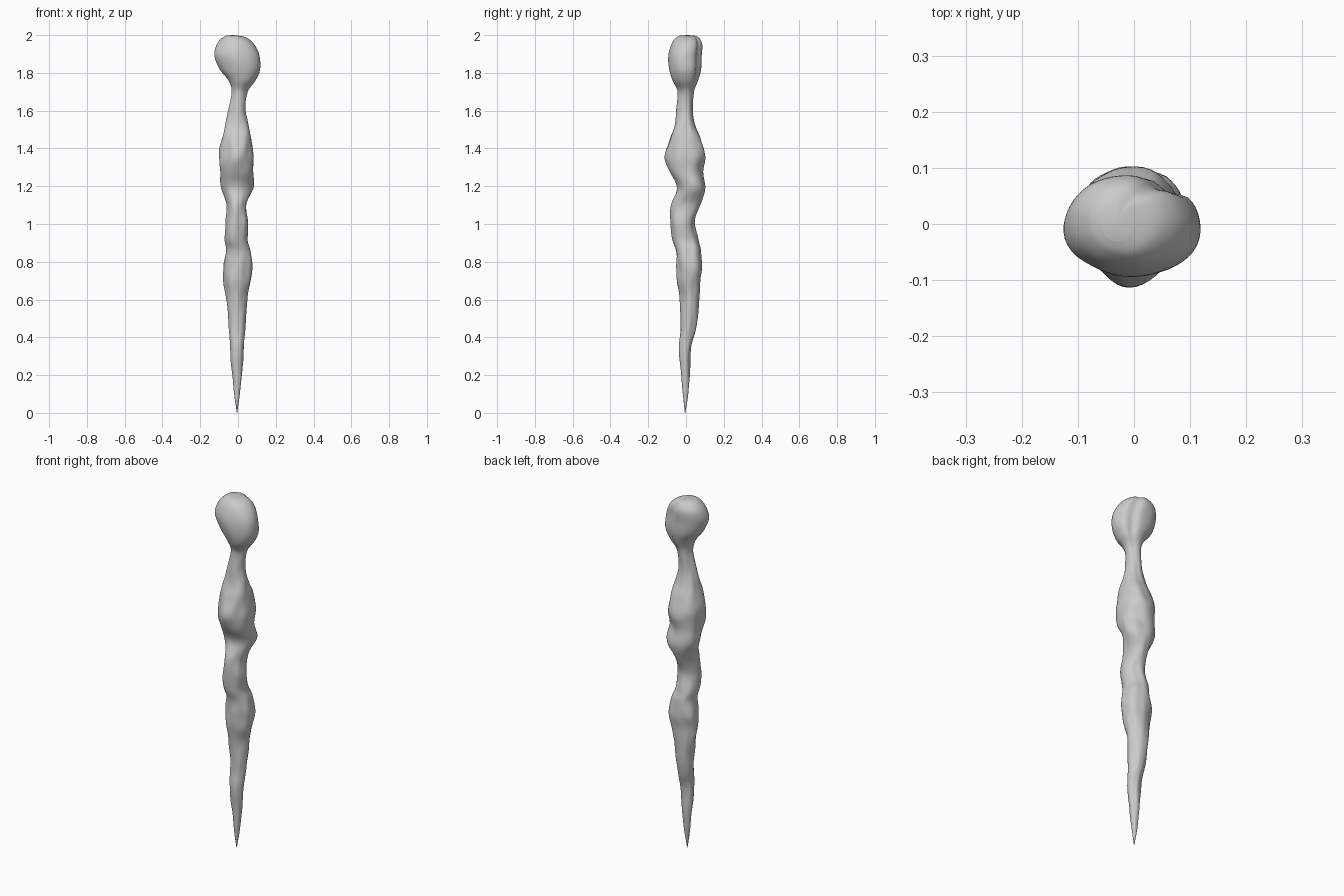
import bpy, bmesh, math
from mathutils import Vector, noise

if "Cube" in bpy.data.objects:
    bpy.data.objects.remove(bpy.data.objects["Cube"])

# Control sections: height, left, right, front, back (hundredths of a unit)
SECTIONS = [
    (0, -.6, -.4, -.6, -.4), (10, -2, 1, -1.7, 1.2), (20, -3, 2, -2.5, 2),
    (35, -4.3, 3.2, -3.7, 2.7), (45, -5, 3.6, -3.1, 5.5), (60, -6.3, 5, -3.1, 7),
    (70, -7.7, 7, -4.5, 7.5), (78, -7.6, 7.7, -5, 9), (86, -6.6, 6.8, -5.4, 8),
    (92, -7.4, 5, -7, 6.2), (101, -6.5, 4.9, -8.5, 4.4), (110, -6, 4.6, -7.5, 7.5),
    (119, -9, 8, -5, 10.5), (128, -9.9, 7.8, -8.5, 9.3), (137, -9.7, 8.4, -11, 10.5),
    (145, -8.7, 7.6, -8.5, 8), (152, -7, 6, -6, 5), (161, -4.7, 4, -4.8, 3.3),
    (170, -3.4, 5, -4.3, 4.2), (176, -5, 9.3, -7.2, 6.6), (182, -9.7, 11.9, -8.8, 8.2),
    (189, -12.4, 11.5, -9.3, 8.4), (195, -11.3, 8.7, -7.8, 8.7),
    (198.5, -8.5, 4.8, -5.5, 7), (199.8, -6, 0, -3, 4.5),
]
SEGMENTS, SUBSTEPS = 48, 6


def spline(i, t):
    """Catmull-Rom blend of the control sections."""
    p = [SECTIONS[min(max(i + k, 0), len(SECTIONS) - 1)] for k in (-1, 0, 1, 2)]
    return [0.005 * (2 * b + (c - a) * t + (2 * a - 5 * b + 4 * c - d) * t * t
                     + (3 * b - a - 3 * c + d) * t ** 3) for a, b, c, d in zip(*p)]


def ring(bm, section):
    z, left, right, front, back = section
    cx, cy = (left + right) / 2, (front + back) / 2
    rx, ry = (right - left) / 2, (back - front) / 2
    head = min(max((z - 1.68) / 0.1, 0), 1)
    verts = []
    for s in range(SEGMENTS):
        a = 2 * math.pi * s / SEGMENTS
        d = Vector((math.cos(a), math.sin(a), 0))
        # Melted lumps, weaker on the smooth head
        bump = noise.noise(Vector((d.x * 1.6, d.y * 1.6, z * 9)))
        k = 1 + (0.13 - 0.09 * head) * bump
        # Vertical groove on the back right of the head
        k -= 0.16 * head * math.exp(-((a - math.radians(58)) / 0.25) ** 2)
        verts.append(bm.verts.new((cx + rx * k * d.x, cy + ry * k * d.y, z)))
    return verts


# Lumpy tapering spike with a knobbed head
bm = bmesh.new()
rings = [ring(bm, spline(i, j / SUBSTEPS))
         for i in range(len(SECTIONS) - 1) for j in range(SUBSTEPS)]
rings.append(ring(bm, spline(len(SECTIONS) - 2, 1)))
for lo, hi in zip(rings, rings[1:]):
    for s in range(SEGMENTS):
        n = (s + 1) % SEGMENTS
        bm.faces.new((lo[s], lo[n], hi[n], hi[s]))

# Close the tip and the crown
crown = bm.verts.new((-0.03, 0.007, 2.0))
for s in range(SEGMENTS):
    bm.faces.new((rings[-1][s], rings[-1][(s + 1) % SEGMENTS], crown))
bm.faces.new(rings[0][::-1])

mesh = bpy.data.meshes.new("lumpy_spike")
bm.to_mesh(mesh)
bm.free()
spike = bpy.data.objects.new("lumpy_spike", mesh)
bpy.context.collection.objects.link(spike)
for f in mesh.polygons:
    f.use_smooth = True
